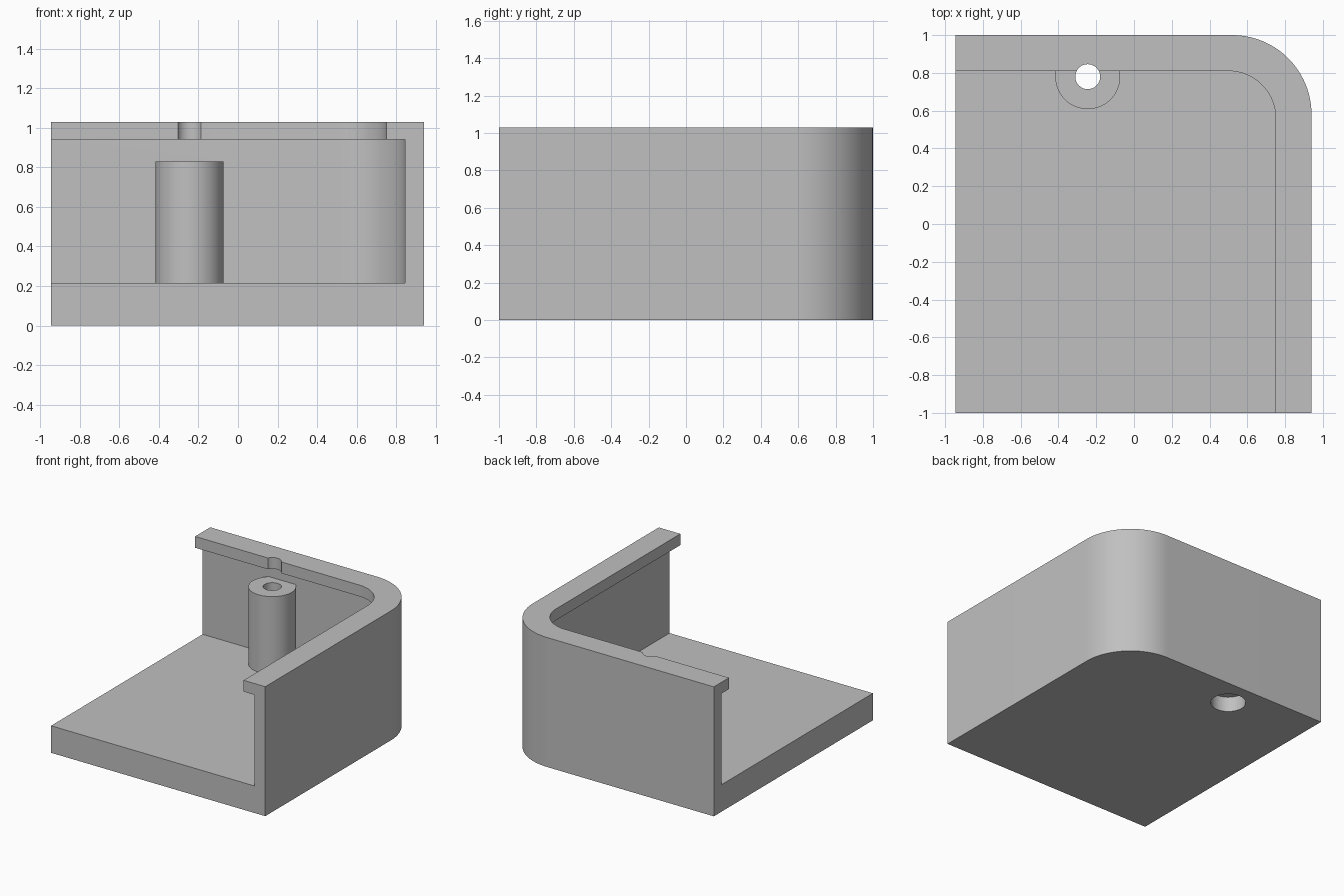
import bpy, bmesh
from math import sin, cos, pi

cube = bpy.data.objects.get("Cube")
if cube:
    bpy.data.objects.remove(cube, do_unlink=True)

grey = bpy.data.materials.new("plain grey")
grey.use_nodes = True
colour = (0.53, 0.53, 0.53, 1)
grey.diffuse_color = colour
grey.node_tree.nodes["Principled BSDF"].inputs["Base Color"].default_value = colour

LEFT, FRONT = -0.945, -1.0
RIGHT, BACK, TOP = 0.94, 1.0, 1.03
FLOOR = 0.215
POST = (-0.245, 0.78)


def prism(name, outline, z0, z1):
    """Extrude a flat outline from z0 up to z1."""
    bm = bmesh.new()
    base = bm.faces.new([bm.verts.new((x, y, z0)) for x, y in outline])
    top = bmesh.ops.extrude_face_region(bm, geom=[base])["geom"]
    bmesh.ops.translate(bm, vec=(0, 0, z1 - z0),
                        verts=[v for v in top if isinstance(v, bmesh.types.BMVert)])
    bmesh.ops.recalc_face_normals(bm, faces=bm.faces)
    mesh = bpy.data.meshes.new(name)
    bm.to_mesh(mesh)
    bm.free()
    mesh.materials.append(grey)
    obj = bpy.data.objects.new(name, mesh)
    bpy.context.collection.objects.link(obj)
    return obj


def rounded(inset, radius, overshoot=0.0, steps=24):
    """Rectangle with its back left corner rounded."""
    x0, y0 = LEFT - overshoot, FRONT - overshoot
    x1, y1 = RIGHT - inset, BACK - inset
    arc = [(x1 - radius + radius * cos(a), y1 - radius + radius * sin(a))
           for a in (pi / 2 * i / steps for i in range(steps + 1))]
    return [(x0, y0), (x1, y0)] + arc + [(x0, y1)]


def circle(radius, steps=48):
    return [(POST[0] + radius * cos(2 * pi * i / steps),
             POST[1] + radius * sin(2 * pi * i / steps)) for i in range(steps)]


def combine(body, tool, operation):
    """Apply a boolean and discard the tool."""
    tool.hide_render = True
    mod = body.modifiers.new("Boolean", "BOOLEAN")
    mod.operation, mod.object, mod.solver = operation, tool, "EXACT"
    bpy.context.view_layer.objects.active = body
    bpy.ops.object.modifier_apply(modifier=mod.name)
    bpy.data.objects.remove(tool, do_unlink=True)


# Housing: floor and curved wall with an overhanging lip
housing = prism("housing", rounded(0, 0.42), 0, TOP)
combine(housing, prism("cavity_cutter", rounded(0.095, 0.335, 0.2), FLOOR, 0.94), "DIFFERENCE")
combine(housing, prism("lip_cutter", rounded(0.19, 0.25, 0.2), 0.9, TOP + 0.1), "DIFFERENCE")

# Screw post merged into the back wall
combine(housing, prism("screw_post", circle(0.172), 0.1, 0.83), "UNION")

# Through hole, which also notches the lip, and the wider recess below
combine(housing, prism("hole_cutter", circle(0.066), -0.1, TOP + 0.1), "DIFFERENCE")
combine(housing, prism("recess_cutter", circle(0.128), -0.1, 0.12), "DIFFERENCE")

bpy.ops.object.select_all(action="DESELECT")
housing.select_set(True)
bpy.context.view_layer.objects.active = housing
bpy.ops.object.shade_smooth_by_angle(angle=pi / 6)
